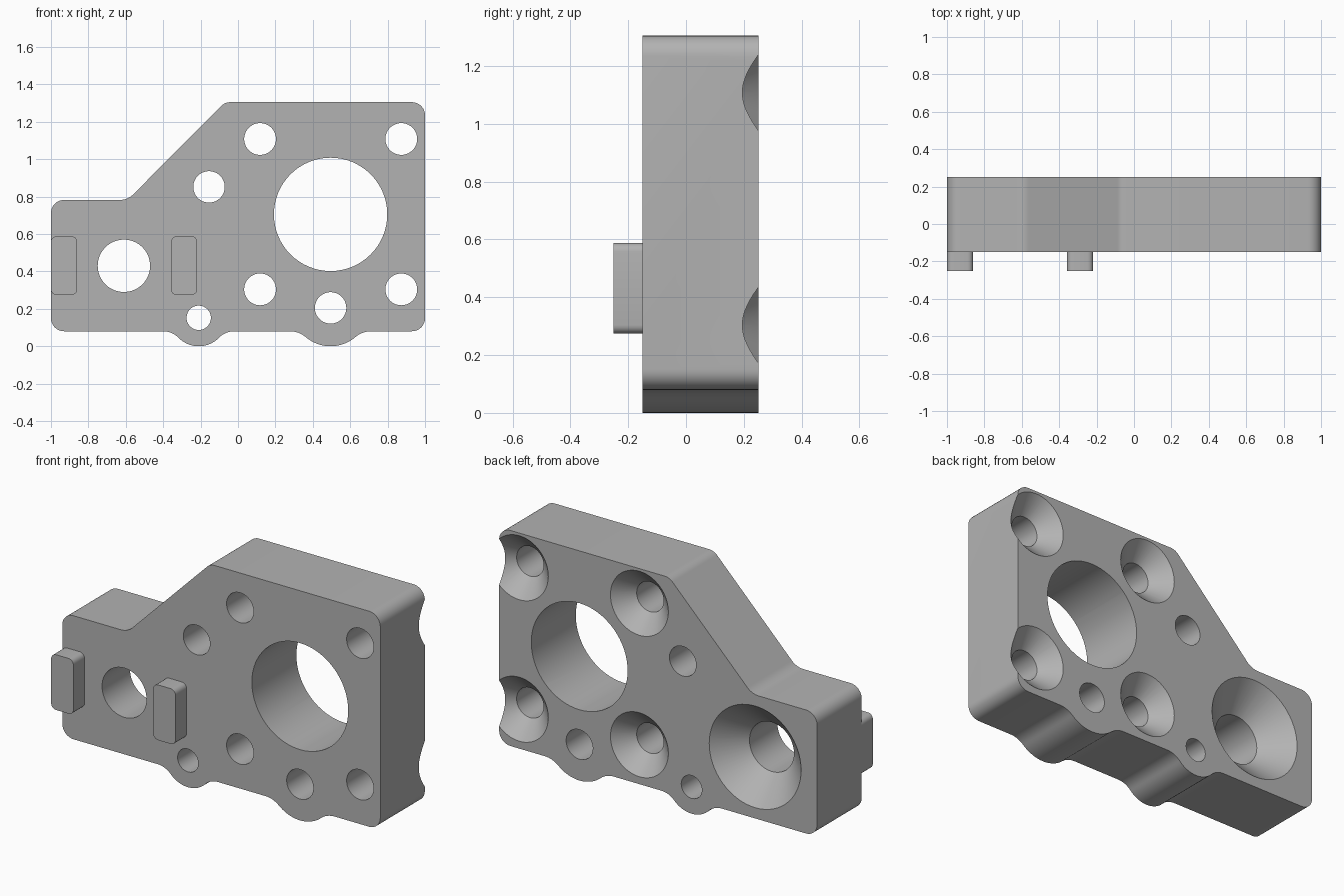
import bpy, bmesh, math
from mathutils import Vector

if "Cube" in bpy.data.objects:
    bpy.data.objects.remove(bpy.data.objects["Cube"])

FRONT, BACK = -0.15, 0.25

grey = bpy.data.materials.new("grey")
grey.diffuse_color = (0.45, 0.45, 0.45, 1)
grey.use_nodes = True
grey.node_tree.nodes["Principled BSDF"].inputs["Base Color"].default_value = grey.diffuse_color


def fillet(a, p, b, r, n=8):
    """Points of a rounded corner at p between neighbours a and b."""
    a, p, b = Vector(a), Vector(p), Vector(b)
    u, v = (a - p).normalized(), (b - p).normalized()
    half = u.angle(v) / 2
    c = p + (u + v).normalized() * r / math.sin(half)
    s, e = p + u * r / math.tan(half) - c, p + v * r / math.tan(half) - c
    sweep = math.pi - 2 * half
    return [c + (s * math.sin(sweep * (1 - i / n)) + e * math.sin(sweep * i / n)) / math.sin(sweep)
            for i in range(n + 1)]


def arc(cx, cz, r, a0, a1, n):
    return [Vector((cx + r * math.cos(a0 + (a1 - a0) * i / n),
                    cz + r * math.sin(a0 + (a1 - a0) * i / n))) for i in range(n + 1)]


def bump(cx, cz, f, base):
    """Lobe below the base line, blended into it with fillets of radius f."""
    R = cz
    dx = math.sqrt((R + f) ** 2 - (cz - base + f) ** 2)
    t = math.atan2(cz - base + f, dx)
    left = arc(cx - dx, base - f, f, math.pi / 2, t, 8)
    lobe = arc(cx, cz, R, math.pi + t, 2 * math.pi - t, 20)
    right = arc(cx + dx, base - f, f, math.pi - t, math.pi / 2, 8)
    return left + lobe[1:] + right[1:]


def finish(name, bm):
    bmesh.ops.recalc_face_normals(bm, faces=bm.faces)
    mesh = bpy.data.meshes.new(name)
    bm.to_mesh(mesh)
    bm.free()
    mesh.materials.append(grey)
    obj = bpy.data.objects.new(name, mesh)
    bpy.context.collection.objects.link(obj)
    return obj


def prism(name, pts, y0, y1):
    bm = bmesh.new()
    f = bm.faces.new([bm.verts.new((x, y0, z)) for x, z in pts])
    ext = bmesh.ops.extrude_face_region(bm, geom=[f])
    bmesh.ops.translate(bm, vec=(0, y1 - y0, 0),
                        verts=[v for v in ext["geom"] if isinstance(v, bmesh.types.BMVert)])
    return finish(name, bm)


def add_lathe(bm, cx, cz, profile, n=64):
    """Closed solid turned about the y direction; profile holds (radius, y)."""
    rings = [[bm.verts.new((cx + r * math.cos(2 * math.pi * i / n), y,
                            cz + r * math.sin(2 * math.pi * i / n))) for i in range(n)]
             for r, y in profile]
    for p, q in zip(rings, rings[1:]):
        for i in range(n):
            bm.faces.new((p[i], p[(i + 1) % n], q[(i + 1) % n], q[i]))
    bm.faces.new(rings[0])
    bm.faces.new(rings[-1])


def smooth(obj):
    bpy.ops.object.select_all(action='DESELECT')
    obj.select_set(True)
    bpy.context.view_layer.objects.active = obj
    bpy.ops.object.shade_smooth_by_angle(angle=math.radians(30))


# Plate outline, with two lobes along the bottom edge
corners = [((-1, 0.08), 0.07), None, ((1, 0.08), 0.07), ((1, 1.305), 0.07),
           ((-0.07, 1.305), 0.07), ((-0.59, 0.782), 0.1), ((-1, 0.782), 0.07)]
solid = [c for c in corners if c]
outline = []
for c in corners:
    if c is None:
        outline += bump(-0.21, 0.152, 0.114, 0.08) + bump(0.495, 0.205, 0.13, 0.08)
    else:
        i = solid.index(c)
        outline += fillet(solid[i - 1][0], c[0], solid[(i + 1) % len(solid)][0], c[1])
plate = prism("mounting_plate", outline, FRONT, BACK)

# Holes: straight bores, then 45 degree countersinks opening at the back
bm = bmesh.new()
for x, z, r in [(-0.155, 0.852, 0.084), (-0.21, 0.152, 0.065),
                (0.495, 0.205, 0.084), (0.495, 0.705, 0.303)]:
    add_lathe(bm, x, z, [(r, FRONT - 0.05), (r, BACK + 0.05)])
sinks = [(x, z, 0.085, 0.182) for x in (0.118, 0.873) for z in (0.304, 1.108)]
for x, z, r, R in sinks + [(-0.61, 0.43, 0.14, 0.289)]:
    add_lathe(bm, x, z, [(r, FRONT - 0.05), (r, BACK - (R - r)), (R + 0.05, BACK + 0.05)])
cutter = finish("hole_cutter", bm)
cutter.hide_render = True

mod = plate.modifiers.new("holes", 'BOOLEAN')
mod.operation = 'DIFFERENCE'
mod.solver = 'EXACT'
mod.object = cutter
bpy.context.view_layer.objects.active = plate
bpy.ops.object.modifier_apply(modifier=mod.name)
bpy.data.objects.remove(cutter)
smooth(plate)

# Locating blocks on the front, either side of the large countersunk hole
for name, x0, x1 in (("left_block", -1.0, -0.86), ("right_block", -0.358, -0.218)):
    box = [(x0, 0.274), (x1, 0.274), (x1, 0.588), (x0, 0.588)]
    pts = []
    for i in range(4):
        pts += fillet(box[i - 1], box[i], box[(i + 1) % 4], 0.03, 5)
    smooth(prism(name, pts, -0.25, FRONT))
